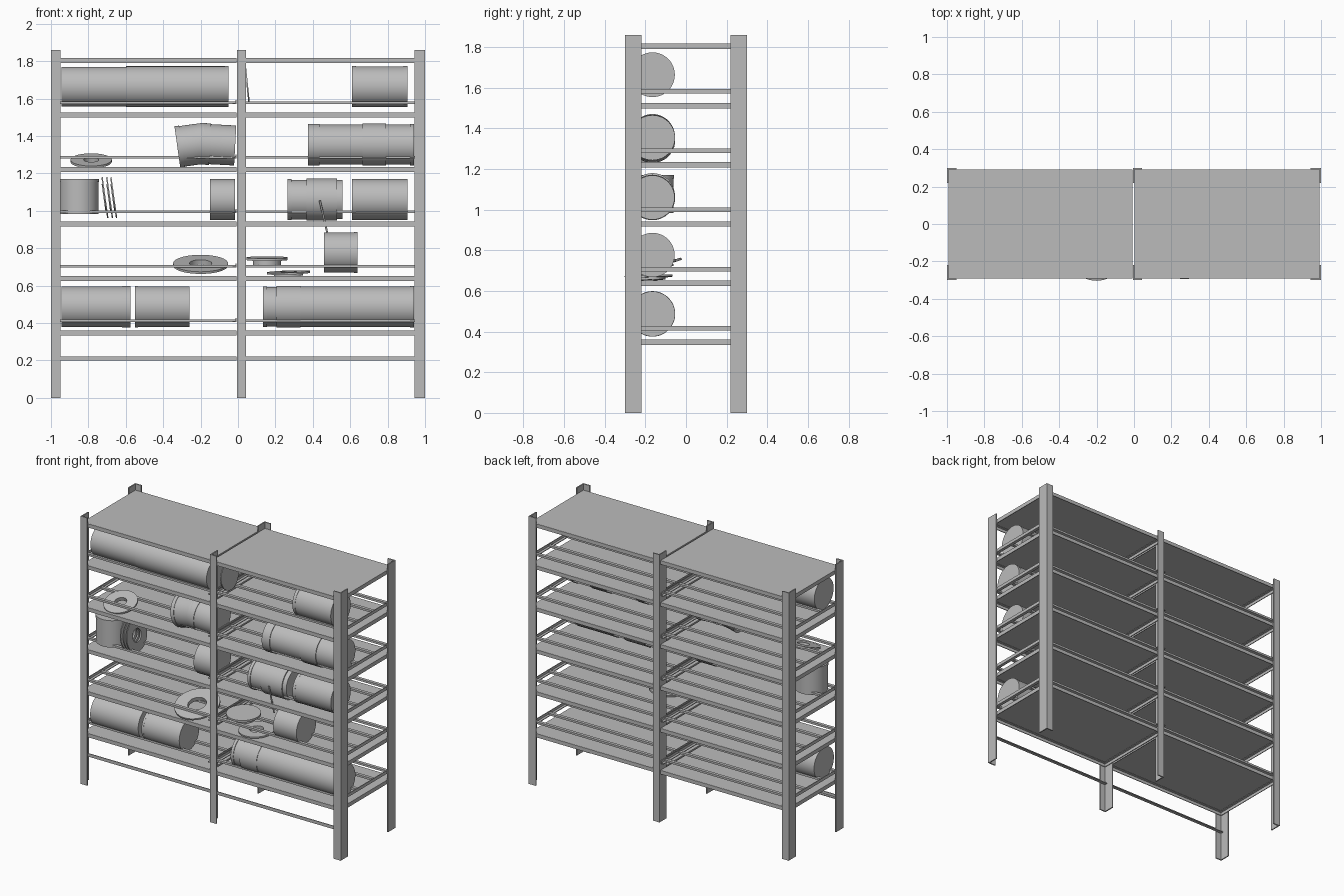
import bpy, bmesh, math
from mathutils import Vector, Matrix

cube = bpy.data.objects.get("Cube")
if cube:
    bpy.data.objects.remove(cube)

grey = bpy.data.materials.new("plain grey")
grey.use_nodes = True
grey.diffuse_color = (0.5, 0.5, 0.5, 1)
grey.node_tree.nodes["Principled BSDF"].inputs["Base Color"].default_value = (0.5, 0.5, 0.5, 1)


def finish(name, bm, smooth=False):
    bmesh.ops.recalc_face_normals(bm, faces=bm.faces)
    mesh = bpy.data.meshes.new(name)
    bm.to_mesh(mesh)
    bm.free()
    mesh.materials.append(grey)
    ob = bpy.data.objects.new(name, mesh)
    bpy.context.collection.objects.link(ob)
    if smooth:
        bpy.ops.object.select_all(action='DESELECT')
        ob.select_set(True)
        bpy.context.view_layer.objects.active = ob
        bpy.ops.object.shade_smooth_by_angle(angle=math.radians(35))
    return ob


def prism(name, section, axis, start, end):
    """Extrude a closed 2D section along x, y or z."""
    place = {'x': lambda a, b, t: (t, a, b), 'y': lambda a, b, t: (a, t, b),
             'z': lambda a, b, t: (a, b, t)}[axis]
    bm = bmesh.new()
    face = bm.faces.new([bm.verts.new(place(a, b, start)) for a, b in section])
    new = bmesh.ops.extrude_face_region(bm, geom=[face])["geom"]
    shift = Vector(place(0, 0, end - start))
    bmesh.ops.translate(bm, vec=shift, verts=[v for v in new if isinstance(v, bmesh.types.BMVert)])
    return finish(name, bm)


def angle(a, b, da, db, t):
    """L section with its corner at (a, b) and signed leg lengths."""
    ta, tb = math.copysign(t, da), math.copysign(t, db)
    return [(a, b), (a + da, b), (a + da, b + tb), (a + ta, b + tb), (a + ta, b + db), (a, b + db)]


def rect(a0, a1, b0, b1):
    return [(a0, b0), (a1, b0), (a1, b1), (a0, b1)]


def lathe(name, profile, matrix, closed=False):
    """Turn (height, radius) points round the local z axis."""
    n = 48
    bm = bmesh.new()
    rings = [[bm.verts.new((r * math.cos(2 * math.pi * i / n), r * math.sin(2 * math.pi * i / n), h))
              for i in range(n)] for h, r in profile]
    pairs = list(zip(rings, rings[1:])) + ([(rings[-1], rings[0])] if closed else [])
    for lo, hi in pairs:
        for i in range(n):
            j = (i + 1) % n
            bm.faces.new((lo[i], lo[j], hi[j], hi[i]))
    if not closed:
        bm.faces.new(rings[0])
        bm.faces.new(rings[-1])
    bmesh.ops.transform(bm, matrix=matrix, verts=bm.verts)
    return finish(name, bm, True)


def turn(x, y, z, rx=0, ry=0):
    return (Matrix.Translation((x, y, z)) @ Matrix.Rotation(math.radians(ry), 4, 'Y')
            @ Matrix.Rotation(math.radians(rx), 4, 'X'))


PIPE_Y, R = -0.165, 0.109


def pipe(name, z, segments, tilt=0):
    """Lying pipe made of (start, end, radius) pieces."""
    mid = (segments[0][0] + segments[-1][1]) / 2
    profile = []
    for x0, x1, r in segments:
        profile += [(x0 - mid, r), (x1 - mid, r)]
    return lathe(name, profile, turn(mid, PIPE_Y, z, 0, 90 + tilt))


def flange(name, r, hole, thick, matrix, hub=0.0):
    """Flat ring with an optional smaller hub below; no hole gives a solid disc."""
    profile = [(thick, hole), (thick, r), (0, r)] if hole else [(thick, r), (0, r)]
    if hub:
        profile += [(0, r * 0.68), (-hub, r * 0.68)]
    if hole:
        profile.append((-hub, hole))
    return lathe(name, profile, matrix, closed=bool(hole))


# Upright angle posts
for side, y, dy in (("front", -0.3, 0.08), ("back", 0.3, -0.08)):
    for place, x, dx in (("right", -1, 0.05), ("middle", -0.006, 0.05), ("left", 1, -0.055)):
        prism(f"{side}_{place}_post", angle(x, y, dx, dy, 0.008), 'z', 0, 1.86)

# Shelves: panel, angle frame and, above each, a raised cradle of rails
BAYS = (("right", -0.992, -0.008), ("left", 0.004, 0.992))
LEVELS = [0.36 + 0.2915 * i for i in range(6)]
for bay, x0, x1 in BAYS:
    for k, top in enumerate(LEVELS):
        tag = f"{bay}_{k + 1}"
        prism(f"shelf_panel_{tag}", rect(-0.29, 0.29, top - 0.004, top), 'x', x0, x1)
        for s, edge in ((-1, "front"), (1, "back")):
            prism(f"{edge}_beam_{tag}", angle(s * 0.292, top - 0.001, -s * 0.022, -0.025, 0.005), 'x', x0, x1)
        for x, d, end in ((x0, 0.022, "inner_a"), (x1, -0.022, "inner_b")):
            prism(f"{end}_cross_beam_{tag}", angle(x, top - 0.002, d, -0.025, 0.005), 'y', -0.288, 0.288)
        if k == 5:
            continue
        rail = top + 0.045
        for x, d, end in ((x0, 0.022, "a"), (x1, -0.022, "b")):
            prism(f"cradle_end_{end}_{tag}", angle(x, rail, d, 0.022, 0.005), 'y', -0.288, 0.288)
        for i, y in enumerate((-0.24, -0.09, 0.09, 0.24)):
            prism(f"cradle_rail_{i + 1}_{tag}", rect(y - 0.011, y + 0.011, rail, rail + 0.014), 'x', x0, x1)
    # Low tie bar along the front
    prism(f"low_front_bar_{bay}", angle(-0.292, 0.2, 0.022, 0.022, 0.005), 'x', x0, x1)

ROW = [0.487, 0.777, 1.06, 1.354, 1.664]

# Bottom row pipes
pipe("pipe_bottom_long_right", ROW[0], [(-0.945, -0.62, R), (-0.62, -0.575, R + 0.001)])
pipe("pipe_bottom_short_right", ROW[0], [(-0.55, -0.535, R + 0.001), (-0.535, -0.26, R)])
pipe("pipe_bottom_left", ROW[0], [(0.135, 0.155, R), (0.155, 0.205, R - 0.004), (0.205, 0.335, R + 0.003),
                                  (0.335, 0.92, R), (0.92, 0.94, R + 0.002)])

# Second row: loose flanges and a short pipe
flange("large_ring", 0.147, 0.06, 0.012, turn(-0.2, -0.16, 0.708, 18), 0.015)
flange("solid_disc_top", 0.11, 0, 0.014, turn(0.155, -0.16, 0.737, 3), 0.03)
flange("flat_ring", 0.115, 0.045, 0.01, turn(0.27, -0.18, 0.665, 3, -2), 0.012)
pipe("pipe_second_left", ROW[1], [(0.46, 0.62, R - 0.002), (0.62, 0.64, R)])

# Thin handle leaning against the front
lathe("leaning_rod", [(-0.09, 0.005), (0.09, 0.005)], turn(0.457, -0.285, 0.97, 0, -13))

# Third row
lathe("upright_can", [(0, 0.104), (0.17, 0.104), (0.17, 0.107), (0.188, 0.107)], turn(-0.85, PIPE_Y, 0.983))
for i, x in enumerate((-0.715, -0.69, -0.668)):
    flange(f"leaning_ring_{i + 1}", 0.11, 0.045, 0.007, turn(x, PIPE_Y, 1.07, 0, 82), 0.004)
pipe("pipe_third_middle", ROW[2], [(-0.15, -0.015, R)])
pipe("pipe_third_left", ROW[2], [(0.265, 0.285, R + 0.001), (0.285, 0.365, R - 0.003),
                                 (0.365, 0.53, R + 0.003), (0.53, 0.56, R - 0.004)])
pipe("pipe_third_end", ROW[2], [(0.61, 0.63, R + 0.001), (0.63, 0.905, R)])

# Fourth row
flange("tilted_ring", 0.11, 0.04, 0.012, turn(-0.785, -0.165, 1.262, 18), 0.015)
pipe("bent_pipe_lower", ROW[3] - 0.002, [(-0.325, -0.3, R + 0.003), (-0.3, -0.17, R)], -8)
pipe("bent_pipe_upper", ROW[3], [(-0.2, -0.15, R + 0.002), (-0.15, -0.015, R - 0.002)], 3)
pipe("pipe_fourth_left", ROW[3], [(0.375, 0.435, R + 0.002), (0.435, 0.665, R - 0.002), (0.665, 0.79, R + 0.003),
                                  (0.79, 0.92, R - 0.002), (0.92, 0.94, R + 0.002)])

# Top row
pipe("pipe_top_long", ROW[4], [(-0.945, -0.6, R - 0.003), (-0.6, -0.07, R), (-0.07, -0.05, R + 0.001)])
flange("leaning_disc", 0.095, 0, 0.008, turn(0.045, PIPE_Y, 1.675, 0, 84))
pipe("pipe_top_left", ROW[4], [(0.61, 0.63, R + 0.001), (0.63, 0.885, R - 0.001), (0.885, 0.905, R + 0.001)])
